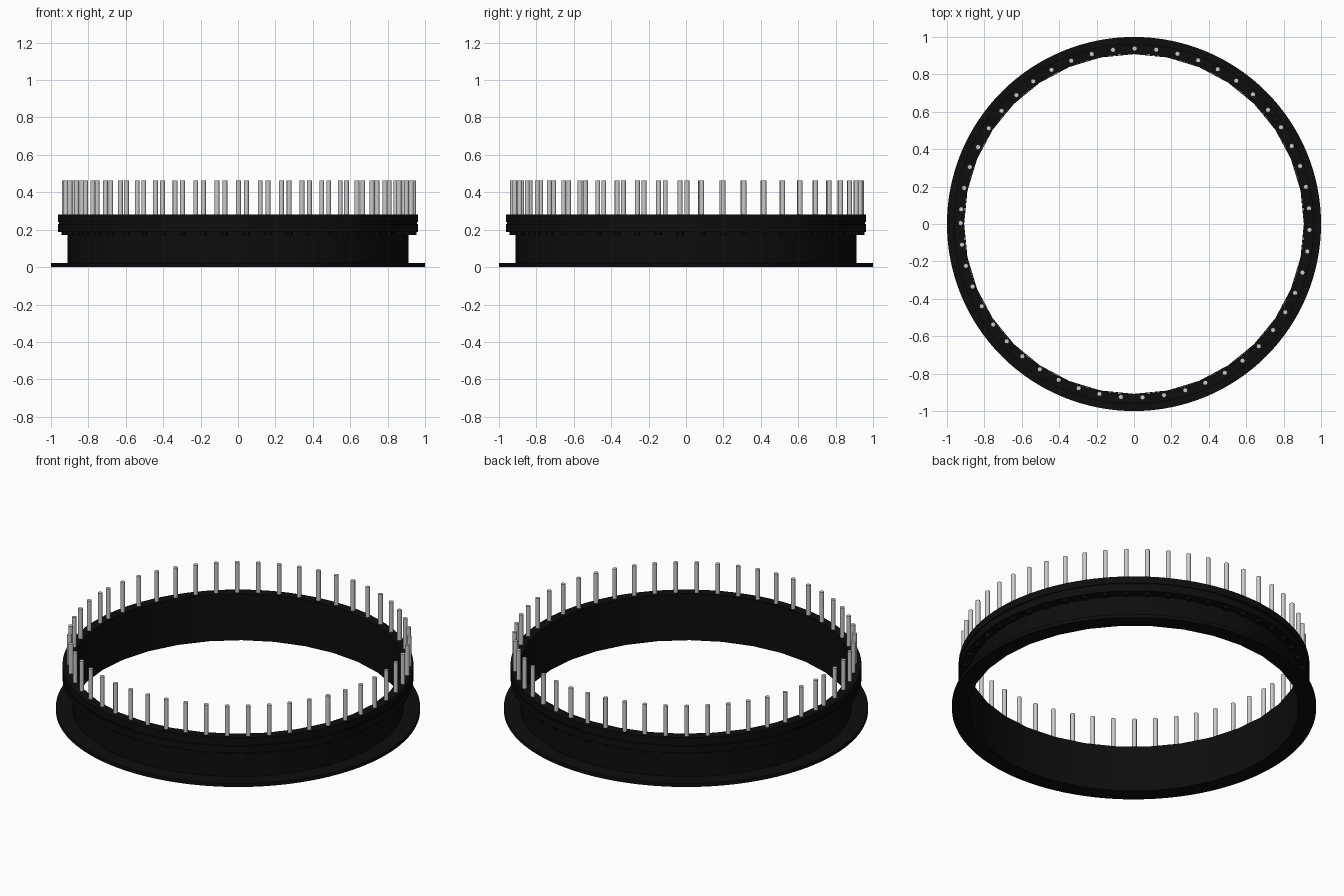
import bpy, bmesh, math
from mathutils import Matrix

if "Cube" in bpy.data.objects:
    bpy.data.objects.remove(bpy.data.objects["Cube"])

black = bpy.data.materials.new("matte_black")
black.diffuse_color = (0.004, 0.004, 0.004, 1)
black.use_nodes = True
black.node_tree.nodes["Principled BSDF"].inputs["Base Color"].default_value = black.diffuse_color


def finish(name, bm, mat=None, smooth=True):
    bmesh.ops.recalc_face_normals(bm, faces=bm.faces)
    me = bpy.data.meshes.new(name)
    bm.to_mesh(me)
    bm.free()
    ob = bpy.data.objects.new(name, me)
    bpy.context.collection.objects.link(ob)
    if mat:
        me.materials.append(mat)
    if smooth:
        bpy.ops.object.select_all(action='DESELECT')
        ob.select_set(True)
        bpy.context.view_layer.objects.active = ob
        bpy.ops.object.shade_smooth_by_angle(angle=math.radians(30))
    return ob


def lathe(name, profile, sides):
    """Spin a closed (radius, height) profile around z."""
    bm = bmesh.new()
    rings = []
    for i in range(sides):
        a = 2 * math.pi * i / sides
        rings.append([bm.verts.new((r * math.cos(a), r * math.sin(a), z))
                      for r, z in profile])
    n = len(profile)
    for i in range(sides):
        p, q = rings[i], rings[(i + 1) % sides]
        for j in range(n):
            k = (j + 1) % n
            bm.faces.new((p[j], q[j], q[k], p[k]))
    return finish(name, bm, black)


def rect(r0, r1, z0, z1):
    return [(r0, z0), (r1, z0), (r1, z1), (r0, z1)]


# Thin round wall, with fewer sides so the opening is faceted
lathe("wall", rect(0.908, 0.912, 0.0, 0.28), 32)

# Base flange and the two stacked upper flanges with a narrow groove between
lathe("base_flange", rect(0.909, 1.0, 0.0, 0.021), 128)
lathe("lower_flange", rect(0.909, 0.963, 0.189, 0.231), 128)
lathe("gasket", rect(0.909, 0.957, 0.231, 0.240), 128)
lathe("upper_flange", rect(0.909, 0.963, 0.240, 0.281), 128)


def around(name, radius, sides, z0, z1, mat=None):
    """Cylinders repeated around the bolt circle."""
    bm = bmesh.new()
    for i in range(51):
        a = math.pi + math.radians(7.11) * i
        loc = Matrix.Translation((0.006 + 0.933 * math.cos(a),
                                  0.005 + 0.933 * math.sin(a), (z0 + z1) / 2))
        bmesh.ops.create_cone(bm, cap_ends=True, segments=sides,
                              radius1=radius, radius2=radius, depth=z1 - z0,
                              matrix=loc @ Matrix.Rotation(a, 4, 'Z'))
    return finish(name, bm, mat, sides > 8)


# Upright studs, and the nuts under the lower flange
around("studs", 0.0128, 16, 0.185, 0.462)
around("nuts", 0.018, 6, 0.172, 0.190, black)
